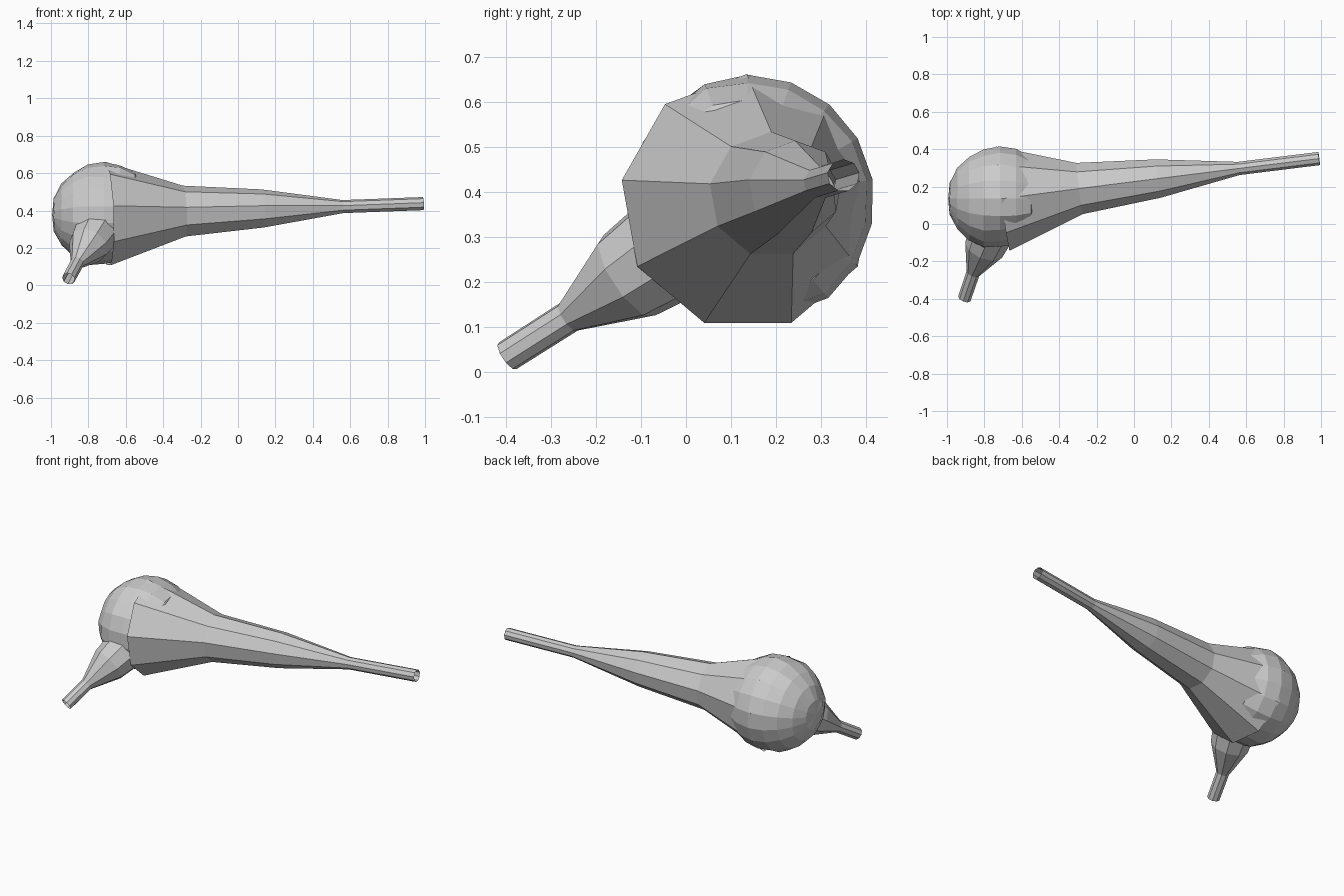
import bpy, bmesh, math, random
from mathutils import Vector

if "Cube" in bpy.data.objects:
    bpy.data.objects.remove(bpy.data.objects["Cube"])

random.seed(4)
SIDES = 9


def make_object(name, bm):
    bmesh.ops.recalc_face_normals(bm, faces=bm.faces)
    mesh = bpy.data.meshes.new(name)
    bm.to_mesh(mesh)
    bm.free()
    obj = bpy.data.objects.new(name, mesh)
    bpy.context.collection.objects.link(obj)
    return obj


def tapered_tube(name, stations, axis, start_deg):
    """Open faceted tube through (centre, radius) stations."""
    axis = Vector(axis).normalized()
    side = Vector((0, 0, 1)).cross(axis).normalized()
    up = axis.cross(side)
    bm = bmesh.new()
    rings = []
    for centre, radius in stations:
        ring = []
        for i in range(SIDES):
            a = math.radians(start_deg + 360 * i / SIDES)
            ring.append(bm.verts.new(Vector(centre) + radius * (side * math.cos(a) + up * math.sin(a))))
        rings.append(ring)
    for r0, r1 in zip(rings, rings[1:]):
        for i in range(SIDES):
            j = (i + 1) % SIDES
            bm.faces.new((r0[i], r0[j], r1[j], r1[i]))
    return make_object(name, bm)


# Long tapering stem, open at the tip
tapered_tube("long_stem", [
    ((-0.70, 0.136, 0.376), 0.285),
    ((-0.29, 0.190, 0.393), 0.140),
    ((0.13, 0.243, 0.408), 0.105),
    ((0.56, 0.297, 0.420), 0.036),
    ((0.99, 0.350, 0.436), 0.036),
], (1.0, 0.128, 0.035), 10)

# Short side spout, open at the tip
tapered_tube("short_spout", [
    ((-0.745, 0.00, 0.300), 0.130),
    ((-0.800, -0.13, 0.212), 0.108),
    ((-0.860, -0.262, 0.121), 0.037),
    ((-0.906, -0.397, 0.035), 0.036),
], (-0.165, -0.397, -0.265), 10)

# Rounded, slightly uneven bulb; its far side breaks through the stem's flats
bm = bmesh.new()
bmesh.ops.create_uvsphere(bm, u_segments=18, v_segments=10, radius=1)
for v in bm.verts:
    d = Vector((v.co.z, v.co.x, v.co.y))      # poles along the stem
    angle = math.degrees(math.atan2(d.z, d.y)) % 360
    radius = 0.28 + random.uniform(-0.004, 0.003)
    if d.x > -0.2 and 115 < angle < 292:
        radius = 0.262                         # stays below the stem here
    if d.x > 0.75:
        radius = 0.255
    v.co = Vector((-0.717, 0.137, 0.377)) + d * radius
make_object("bulb", bm)
